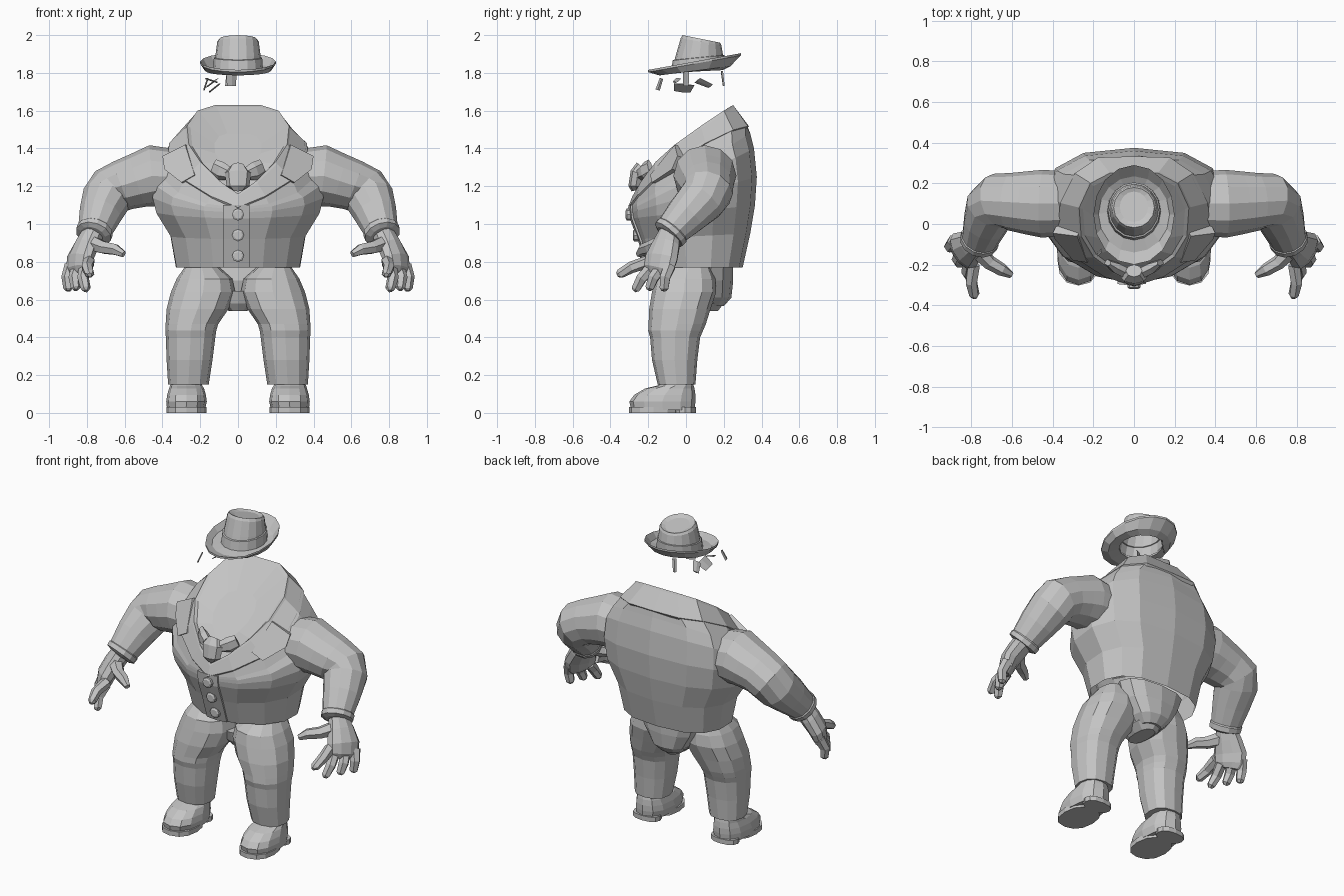
import bpy
import bmesh
from math import pi, sin, cos
from mathutils import Vector

if "Cube" in bpy.data.objects:
    bpy.data.objects.remove(bpy.data.objects["Cube"])

GREY = bpy.data.materials.new("plain grey")
GREY.use_nodes = True
GREY.diffuse_color = (0.55, 0.55, 0.55, 1)
GREY.node_tree.nodes["Principled BSDF"].inputs["Base Color"].default_value = (0.55, 0.55, 0.55, 1)


def finish(name, bm):
    bmesh.ops.recalc_face_normals(bm, faces=bm.faces)
    mesh = bpy.data.meshes.new(name)
    bm.to_mesh(mesh)
    bm.free()
    mesh.materials.append(GREY)
    obj = bpy.data.objects.new(name, mesh)
    bpy.context.collection.objects.link(obj)


def loft(name, rings, side=1, start=True, end=True, loop=False):
    """Skin a row of equal point rings; side -1 mirrors it across x."""
    bm = bmesh.new()
    rows = [[bm.verts.new((p[0] * side, p[1], p[2])) for p in r] for r in rings]
    pairs = list(zip(rows, rows[1:]))
    if loop:
        pairs.append((rows[-1], rows[0]))
    n = len(rows[0])
    for a, b in pairs:
        for i in range(n):
            j = (i + 1) % n
            bm.faces.new((a[i], a[j], b[j], b[i]))
    if start and not loop:
        bm.faces.new(rows[0])
    if end and not loop:
        bm.faces.new(rows[-1])
    finish(name, bm)


def level(z, x0, x1, y0, y1, n=12, tilt=0, back=0.85, front=0.85):
    """Rounded ring at height z between x0..x1 and y0..y1, starting at the back."""
    pts = []
    for i in range(n):
        s, c = sin(2 * pi * i / n), cos(2 * pi * i / n)
        power = back if c > 0 else front
        s = abs(s) ** power * (1 if s > 0 else -1)
        c = abs(c) ** power * (1 if c > 0 else -1)
        dy = c * (y1 - y0) / 2
        pts.append(((x0 + x1) / 2 + s * (x1 - x0) / 2, (y0 + y1) / 2 + dy, z + tilt * dy))
    return pts


def tube(name, path, side=1, n=8, across=(0, 1, 0)):
    """Tube along points (x, y, z, radius, optional second radius)."""
    pos = [Vector(p[:3]) for p in path]
    rings = []
    for i, p in enumerate(path):
        t = (pos[min(i + 1, len(pos) - 1)] - pos[max(i - 1, 0)]).normalized()
        u = Vector(across)
        u = (u - t * u.dot(t)).normalized()
        v = t.cross(u)
        rings.append([pos[i] + u * p[3] * cos(2 * pi * k / n) + v * p[-1] * sin(2 * pi * k / n)
                      for k in range(n)])
    loft(name, rings, side)


def whole(half):
    """Close a back-to-front half outline into a symmetric ring."""
    return half + [(-x, y, z) for x, y, z in reversed(half[1:-1])]


def moved(ring, k, dz):
    return [(x * k, y * k, z + dz) for x, y, z in ring]


# Jacket body, open at the hem
collar_base = whole([(0, .32, 1.53), (.17, .315, 1.53), (.28, .24, 1.51), (.35, .1, 1.44),
                     (.36, -.02, 1.36), (.28, -.16, 1.25), (.14, -.25, 1.16), (0, -.295, 1.1)])
opening = whole([(0, .25, 1.63), (.12, .25, 1.63), (.215, .2, 1.6), (.27, .08, 1.52),
                 (.26, -.06, 1.42), (.2, -.16, 1.33), (.1, -.235, 1.23), (0, -.275, 1.16)])
body = []
for w, yf, yb, zf, zb in [(.335, -.2, .3, .77, .77), (.365, -.25, .34, .92, .95),
                          (.445, -.29, .365, 1.03, 1.1), (.465, -.295, .375, 1.06, 1.25),
                          (.455, -.295, .36, 1.075, 1.4), (.415, -.295, .34, 1.085, 1.48)]:
    body.append(level((zf + zb) / 2, -w, w, yf, yb, 14, (zb - zf) / (yb - yf), .75, 1.12))
loft("jacket_body", body + [collar_base], start=False, end=False)

# Folded collar and the neck surface inside it
inner = moved(opening, .93, -.01)
loft("collar", [moved(collar_base, 1, -.03), moved(collar_base, 1.04, -.012),
                moved(opening, 1.03, -.012), opening, inner], start=False, end=False)
loft("neck_surface", [inner, [(x * .5, y * .5 - .05, z * .5 + .67) for x, y, z in inner]],
     start=False)

# Lapel notches lying on the chest
for s, label in ((1, "left"), (-1, "right")):
    face = [(.28, -.06, 1.42), (.4, -.045, 1.36), (.39, -.075, 1.29), (.3, -.18, 1.22), (.23, -.19, 1.26)]
    loft(label + "_lapel", [face, [(x - .02, y + .04, z - .01) for x, y, z in face]], s)

# Front overlap and buttons
loft("front_overlap", [[(-.08, y + .008, z), (0, y, z), (.06, y + .01, z), (.06, y + .03, z), (-.08, y + .03, z)]
                       for y, z in ((-.207, .77), (-.257, .92), (-.298, 1.03), (-.304, 1.1))])
for i, (y, z) in enumerate(((-.22, .83), (-.257, .94), (-.295, 1.05))):
    tube(f"button_{i + 1}", [(0, y + .02, z, .032), (0, y - .018, z, .032), (0, y - .024, z, .022)],
         across=(1, 0, 0))

# Bow tie
tube("bow_knot", [(0, -.26, 1.18, .03), (0, -.265, 1.2, .06, .04),
                  (0, -.255, 1.27, .07, .04), (0, -.23, 1.3, .04)], across=(1, 0, 0))
for s, label in ((1, "left"), (-1, "right")):
    tube(label + "_bow_wing", [(.03, -.245, 1.26, .03), (.09, -.215, 1.28, .05, .03),
                               (.13, -.19, 1.3, .045, .015)], s, 6, (0, 0, 1))

# Seat and crotch of the trousers
loft("trouser_seat", [level(*r) for r in (
    (.565, -.07, .07, .06, .2), (.61, -.12, .12, .02, .24),
    (.7, -.18, .18, .0, .25), (.8, -.22, .22, .02, .25))], end=False)
loft("trouser_crotch", [level(.54, -.05, .05, -.03, .17), level(.58, -.1, .1, -.06, .2),
                        level(.645, -.12, .12, -.08, .2)])

for s, label in ((1, "left"), (-1, "right")):
    # Trouser leg
    loft(label + "_leg", [level(*r) for r in (
        (.15, .155, .37, -.15, .05), (.28, .135, .378, -.18, .06), (.4, .12, .382, -.19, .075),
        (.435, .115, .385, -.2, .09), (.47, .105, .383, -.198, .105), (.55, .05, .378, -.195, .13),
        (.64, .015, .355, -.18, .16), (.71, .03, .325, -.165, .155), (.79, .12, .27, -.08, .12))], s)

    # Shoe: ankle, upper, sole and heel
    loft(label + "_shoe", [level(*r) for r in (
        (.015, .175, .375, -.29, .045), (.06, .165, .38, -.3, .05), (.095, .17, .375, -.275, .05),
        (.13, .18, .365, -.215, .045), (.145, .19, .36, -.15, .04), (.17, .2, .35, -.12, .03))], s)
    loft(label + "_sole", [level(z, .168, .378, -.303, -.04) for z in (0, .03)], s)
    loft(label + "_heel", [level(z, .185, .365, -.06, .052) for z in (0, .03)], s)

    # Sleeve and cuff
    tube(label + "_sleeve", [(.36, .1, 1.25, .16, .15), (.45, .1, 1.255, .167, .163),
                             (.53, .105, 1.23, .155, .145), (.61, .11, 1.205, .142, .135),
                             (.67, .115, 1.175, .135), (.7, .085, 1.13, .13),
                             (.73, .005, 1.05, .113), (.76, -.08, .96, .09)], s, 12)
    tube(label + "_cuff", [(.755, -.065, .975, .088), (.758, -.073, .965, .098),
                           (.765, -.092, .944, .096), (.768, -.098, .937, .07)], s, 12)

    # Hand with thumb and four fingers
    spread = (-.5, -.8, 0)
    tube(label + "_palm", [(.765, -.085, .95, .06), (.8, -.105, .89, .08, .06), (.835, -.13, .82, .1, .055),
                           (.845, -.145, .765, .095, .045), (.845, -.155, .735, .07, .025)], s, 10, spread)
    tube(label + "_thumb", [(.78, -.12, .9, .045), (.71, -.19, .875, .036),
                            (.65, -.225, .865, .032), (.605, -.25, .84, .018)], s, 6)
    for finger, base, tip in (("index", (.79, -.2, .8), (.785, -.365, .73)),
                              ("middle", (.81, -.18, .77), (.805, -.275, .645)),
                              ("ring", (.85, -.13, .77), (.86, -.2, .65)),
                              ("little", (.885, -.085, .78), (.9, -.12, .645))):
        a, b = Vector(base), Vector(tip)
        mid = a.lerp(b, .5) + Vector((.012, -.008, .005))
        tube(f"{label}_{finger}_finger", [(*a, .034), (*mid, .031), (*a.lerp(b, .9), .026), (*b, .012)],
             s, 6, spread)

# Hat crown with a dented top, band and curled brim
loft("hat_crown", [level(z, -w, w, y0, y1, 16, t, 1, 1) for z, w, y0, y1, t in (
    (1.825, .125, -.075, .2, .05), (1.89, .12, -.055, .197, 0), (1.965, .11, -.028, .187, -.17),
    (1.98, .1, -.018, .18, -.2), (1.97, .07, .01, .16, -.2))], start=False)
loft("hat_band", [level(z, -w, w, y0, y1, 16, .1, 1, 1) for z, w, y0, y1 in (
    (1.82, .132, -.08, .205), (1.88, .128, -.07, .205), (1.883, .115, -.055, .19))], start=False, end=False)
brim_in = level(1.82, -.122, .122, -.07, .195, 16, .05, 1, 1)
brim_mid = level(1.825, -.175, .175, -.14, .235, 16, .13, 1, 1)
brim_out = level(1.86, -.2, .2, -.2, .29, 16, .18, 1, 1)
loft("hat_brim", [brim_in, brim_mid, brim_out, moved(brim_out, 1, -.012),
                  moved(brim_mid, 1, -.014), moved(brim_in, 1, -.012)], loop=True)

# Loose strips hanging under the hat
ALONG, SLANT = (0, 1, 0), (1, .6, 0)
strips = [((-.035, .0, 1.81), (-.035, .0, 1.73), .034, SLANT), ((-.1, -.01, 1.74), (-.15, -.02, 1.7), .055, ALONG),
          ((-.17, -.04, 1.77), (-.11, -.06, 1.75), .015, ALONG), ((-.12, .06, 1.76), (-.16, .13, 1.73), .025, ALONG),
          ((-.05, .19, 1.81), (-.06, .2, 1.73), .012, SLANT), ((-.18, -.15, 1.71), (-.16, -.13, 1.77), .012, ALONG)]
for i, (a, b, w, across) in enumerate(strips):
    tube(f"hair_strip_{i + 1}", [(*a, w, .004), (*b, w * .8, .004)], n=4, across=across)
